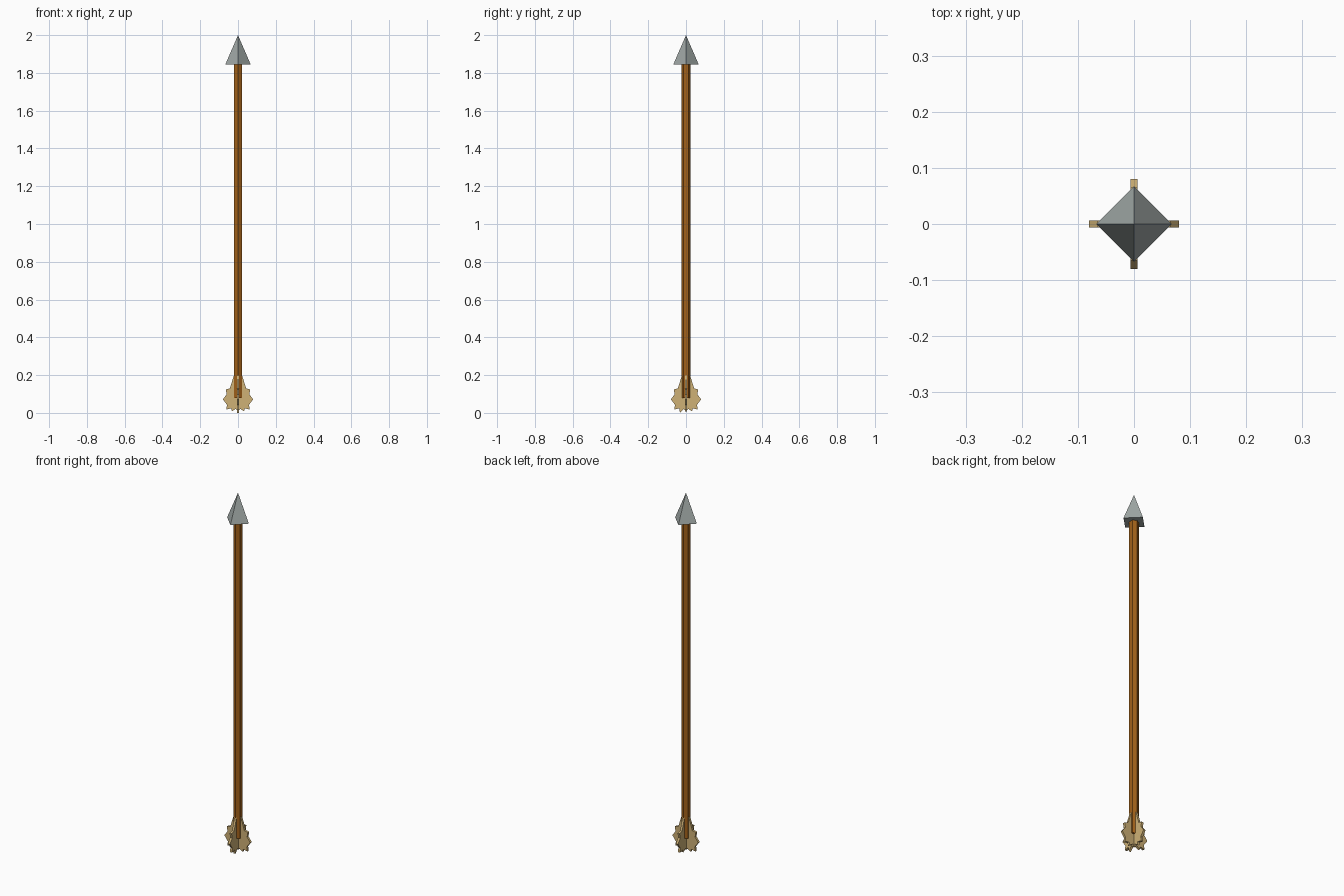
import bpy, bmesh
from math import pi, cos, sin
from mathutils import Matrix

if "Cube" in bpy.data.objects:
    bpy.data.objects.remove(bpy.data.objects["Cube"])


def make_object(name, bm, colour=None):
    bmesh.ops.recalc_face_normals(bm, faces=bm.faces)
    mesh = bpy.data.meshes.new(name)
    bm.to_mesh(mesh)
    bm.free()
    obj = bpy.data.objects.new(name, mesh)
    bpy.context.collection.objects.link(obj)
    if colour:
        mat = bpy.data.materials.new(name + "_colour")
        mat.diffuse_color = colour
        mat.use_nodes = True
        mat.node_tree.nodes["Principled BSDF"].inputs["Base Color"].default_value = mat.diffuse_color
        mesh.materials.append(mat)
    return obj


def cone(name, sides, r1, r2, z1, z2, turn, colour=None):
    bm = bmesh.new()
    place = Matrix.Translation((0, 0, (z1 + z2) / 2)) @ Matrix.Rotation(turn, 4, 'Z')
    bmesh.ops.create_cone(bm, cap_ends=True, segments=sides, radius1=r1,
                          radius2=r2, depth=z2 - z1, matrix=place)
    return make_object(name, bm, colour)


# Six-sided wooden shaft with corners facing front and back
cone("shaft", 6, 0.024, 0.024, 0.08, 1.85, 0, (0.36, 0.12, 0.01, 1))

# Four-sided pyramid head with corners on the axes
cone("arrow_head", 4, 0.067, 0, 1.845, 2.0, 0, (0.35, 0.39, 0.38, 1))

# Ragged feather outline: distance from the axis, height
outline = [(0.004, 0.012), (0.012, 0.022), (0.032, 0.008), (0.036, 0.024),
           (0.062, 0.018), (0.058, 0.042), (0.080, 0.072), (0.060, 0.098),
           (0.065, 0.124), (0.043, 0.130), (0.022, 0.198), (0.004, 0.198)]
half = 0.0062

# Four feathers around the tail
for i, side in enumerate(("right", "back", "left", "front")):
    bm = bmesh.new()
    face = bm.faces.new([bm.verts.new((r, -half, z)) for r, z in outline])
    out = bmesh.ops.extrude_face_region(bm, geom=[face])
    new = [v for v in out["geom"] if isinstance(v, bmesh.types.BMVert)]
    bmesh.ops.translate(bm, verts=new, vec=(0, 2 * half, 0))
    bmesh.ops.rotate(bm, verts=bm.verts, matrix=Matrix.Rotation(i * pi / 2, 3, 'Z'))
    if side == "front":
        # the lowest feather tip touches the ground
        low = min(v.co.z for v in bm.verts)
        for v in bm.verts:
            if v.co.z < low + 1e-4:
                v.co.z = 0
    make_object("feather_" + side, bm, (0.62, 0.44, 0.18, 1))
